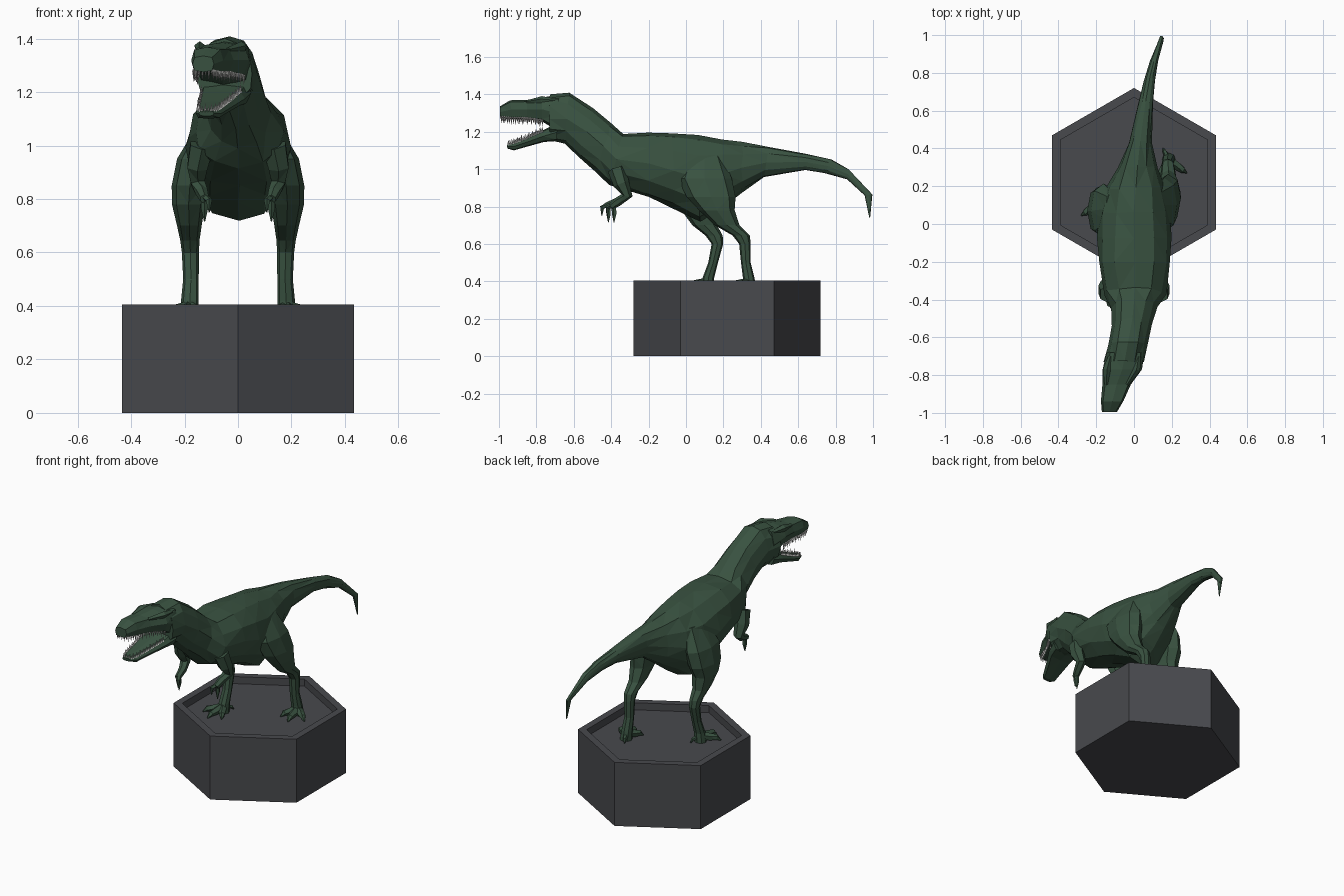
import bpy, bmesh, math, random
from mathutils import Vector as V

if "Cube" in bpy.data.objects:
    bpy.data.objects.remove(bpy.data.objects["Cube"])

random.seed(4)


def material(name, rgb):
    m = bpy.data.materials.new(name)
    m.diffuse_color = (*rgb, 1)
    m.use_nodes = True
    m.node_tree.nodes["Principled BSDF"].inputs["Base Color"].default_value = m.diffuse_color
    return m


GREEN = material("dark green skin", (0.04, 0.083, 0.051))
STONE = material("slate grey", (0.065, 0.067, 0.075))
IVORY = material("ivory", (0.6, 0.6, 0.58))


def spow(c, p):
    return math.copysign(abs(c) ** p, c)


def loft(bm, rings, n=8, p=1.0, jitter=0.0):
    """Skin rings given as (centre, up half-axis, side half-axis)."""
    loops = []
    for c, u, v in rings:
        loop = []
        for k in range(n):
            a = math.tau * k / n
            co = c + u * spow(round(math.cos(a), 6), p) + v * spow(round(math.sin(a), 6), p)
            j = jitter * min(1, v.length / 0.1)
            co += V([random.uniform(-j, j) for _ in range(3)])
            loop.append(bm.verts.new(co))
        loops.append(loop)
    for a, b in zip(loops, loops[1:]):
        for k in range(n):
            bm.faces.new((a[k], a[(k + 1) % n], b[(k + 1) % n], b[k]))
    bm.faces.new(loops[0])
    bm.faces.new(loops[-1])


def tube(bm, pts, n=6):
    """Tapered limb through (x, y, z, radius) points."""
    ps = [V(q[:3]) for q in pts]
    rings = []
    for i, q in enumerate(pts):
        d = (ps[min(i + 1, len(ps) - 1)] - ps[max(i - 1, 0)]).normalized()
        ref = V((1, 0, 0)) if abs(d.x) < 0.8 else V((0, 1, 0))
        u = d.cross(ref).normalized()
        rings.append((ps[i], u * q[3], d.cross(u) * q[3]))
    loft(bm, rings, n)


def finish(bm, name, mat, tri=True):
    if tri:
        bmesh.ops.triangulate(bm, faces=bm.faces[:])
    bmesh.ops.recalc_face_normals(bm, faces=bm.faces[:])
    me = bpy.data.meshes.new(name)
    bm.to_mesh(me)
    bm.free()
    me.materials.append(mat)
    ob = bpy.data.objects.new(name, me)
    bpy.context.collection.objects.link(ob)
    return ob


def profile(rows):
    """Rows of x, top y, top z, bottom y, bottom z, half width -> rings."""
    out = []
    for x, yt, zt, yb, zb, w in rows:
        t, b = V((x, yt, zt)), V((x, yb, zb))
        out.append(((t + b) / 2, (t - b) / 2, V((w, 0, 0))))
    return out


# Hexagonal pedestal with a recessed top
bm = bmesh.new()
loft(bm, [(V((0, 0.22, z)), V((0, r, 0)), V((r, 0, 0)))
          for r, z in ((0.5, 0), (0.5, 0.405), (0.45, 0.405), (0.45, 0.36))], 6)
finish(bm, "pedestal", STONE, tri=False)

# Tail, torso and neck in one skin
bm = bmesh.new()
loft(bm, profile([
    (.155, .985, .745, .980, .740, .003),
    (.145, .997, .865, .955, .860, .012),
    (.107, .870, 1.00, .860, .945, .021),
    (.083, .780, 1.05, .740, .980, .029),
    (.062, .640, 1.08, .640, .995, .040),
    (.032, .440, 1.12, .420, .955, .062),
    (.015, .300, 1.14, .300, .870, .105),
    (.008, .190, 1.16, .190, .790, .155),
    (.000, .060, 1.18, .080, .720, .185),
    (.000, -.08, 1.195, -.06, .785, .195),
    (.003, -.20, 1.20, -.20, .850, .192),
    (.003, -.34, 1.19, -.41, .920, .165),
    (.003, -.40, 1.24, -.485, .995, .120),
    (-.01, -.50, 1.33, -.57, 1.065, .102),
    (-.03, -.62, 1.41, -.65, 1.135, .100),
    (-.05, -.73, 1.395, -.73, 1.15, .106)]), 12, 0.93, 0.006)
finish(bm, "body", GREEN)

# Upper head and snout
upper = [(-.045, -.68, 1.392, -.68, 1.20, .100),
         (-.062, -.77, 1.385, -.77, 1.255, .104),
         (-.092, -.85, 1.370, -.85, 1.268, .075),
         (-.115, -.94, 1.368, -.93, 1.268, .060),
         (-.130, -.995, 1.335, -.995, 1.275, .040)]
bm = bmesh.new()
loft(bm, profile(upper), 8, 0.6)
# brow ridges over the eyes
for s in (-1, 1):
    tube(bm, [(-.05 + s * .075, -.70, 1.365, .012), (-.065 + s * .078, -.77, 1.368, .022),
              (-.092 + s * .055, -.85, 1.358, .010)], 5)
finish(bm, "upper_head", GREEN)

# Lower jaw
lower = [(-.045, -.69, 1.245, -.69, 1.150, .095),
         (-.062, -.77, 1.205, -.76, 1.145, .088),
         (-.090, -.86, 1.165, -.85, 1.120, .064),
         (-.110, -.925, 1.140, -.92, 1.100, .048),
         (-.118, -.958, 1.130, -.955, 1.110, .028)]
bm = bmesh.new()
loft(bm, profile(lower), 8, 0.6)
finish(bm, "lower_jaw", GREEN)


# Teeth along the edges of both jaws
def teeth(name, rows, zi, lift, length, count):
    rows = rows[1:]
    edge = [V((r[0] - .84 * r[5], r[zi - 1] + .006, r[zi] + lift)) for r in rows]
    edge += [V((r[0] + .84 * r[5], r[zi - 1] + .006, r[zi] + lift)) for r in reversed(rows)]
    lens = [(b - a).length for a, b in zip(edge, edge[1:])]
    bm = bmesh.new()
    for i in range(count):
        d = sum(lens) * (i + .5) / count
        k = 0
        while d > lens[k]:
            d -= lens[k]
            k += 1
        c = edge[k].lerp(edge[k + 1], d / lens[k])
        h = length * (1 if i % 2 else .75)
        base = [bm.verts.new(c + V((.006 * math.cos(a), .006 * math.sin(a), 0)))
                for a in (0, math.pi / 2, math.pi, 1.5 * math.pi)]
        tip = bm.verts.new(c + V((0, .004, h)))
        bm.faces.new(base)
        for j in range(4):
            bm.faces.new((base[j], base[(j + 1) % 4], tip))
    finish(bm, name, IVORY)


teeth("upper_teeth", upper, 4, .010, -.040, 46)
teeth("lower_teeth", lower, 2, -.006, .034, 42)

# Legs: height, side offset, half width, half depth; each leg has its own stride
LEG = [(1.08, .120, .030, .09), (.95, .160, .068, .145), (.85, .180, .068, .130),
       (.78, .185, .062, .095), (.70, .182, .046, .066), (.645, .180, .036, .046),
       (.60, .178, .032, .031), (.50, .176, .029, .026), (.42, .180, .033, .031),
       (.36, .184, .036, .036)]
STRIDE = {"right": (1, (.10, .10, .135, .165, .22, .295, .315, .32, .335, .34)),
          "left": (-1, (.08, .07, .070, .070, .10, .150, .168, .145, .12, .115))}
for side, (s, ys) in STRIDE.items():
    bm = bmesh.new()
    loft(bm, [(V((s * x, y, z)), V((0, ry, 0)), V((rx, 0, 0)))
              for (z, x, rx, ry), y in zip(LEG, ys)], 8, 0.9)
    finish(bm, side + "_leg", GREEN)

    # three splayed toes and a small rear claw
    bm = bmesh.new()
    fy = ys[-1]
    for dx, dy in ((.095, -.07), (.02, -.13), (-.055, -.095), (-.03, .06)):
        x0 = s * .184
        k = 1 if dy < 0 else .6
        tube(bm, [(x0, fy, .395, .026 * k), (x0 + s * dx * .5, fy + dy * .5, .385, .022 * k),
                  (x0 + s * dx * .78, fy + dy * .78, .382, .018 * k),
                  (x0 + s * dx, fy + dy, .363, .003)], 5)
    finish(bm, side + "_toes", GREEN)

    # small two-fingered arm
    fwd = 0 if s > 0 else -.03
    bm = bmesh.new()
    tube(bm, [(s * .135, -.37, 1.0, .05), (s * .152, -.345, .92, .043),
              (s * .150, -.315, .86, .030), (s * .135, -.365, .825, .024),
              (s * .125, -.40 + fwd, .80, .018)])
    for tx, ty, tz in ((.125, -.385, .715), (.108, -.42, .75)):
        tube(bm, [(s * .127, -.385 + fwd, .81, .014), (s * tx, ty + .002 + fwd, tz + .045, .013),
                  (s * tx, ty + fwd, tz, .002)], 5)
    finish(bm, side + "_arm", GREEN)
